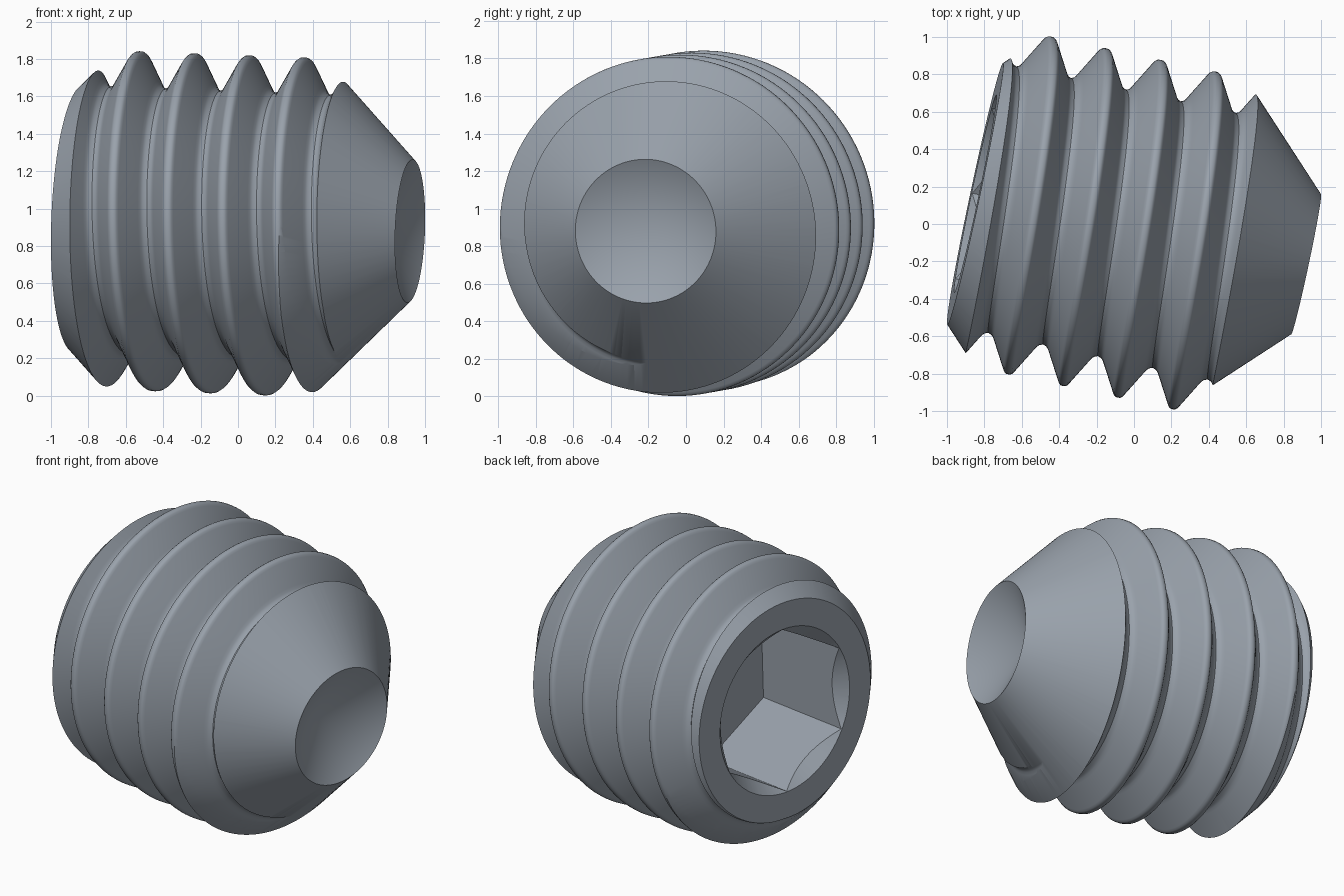
import bpy, bmesh, math
from mathutils import Matrix

if "Cube" in bpy.data.objects:
    bpy.data.objects.remove(bpy.data.objects["Cube"])

SEG = 128          # sides around the screw
PITCH = 0.30
CREST = -0.687     # axial position of the crest at angle zero
TAU = 2 * math.pi

# Screw axis runs along local x, with the tip rim at the local origin
PLACE = (Matrix.Translation((0.92, -0.215, 0.88))
         @ Matrix.Rotation(math.radians(-12), 4, 'Z')
         @ Matrix.Rotation(math.radians(2.1), 4, 'Y'))

steel = bpy.data.materials.new("steel grey")
steel.diffuse_color = (0.32, 0.36, 0.41, 1)
steel.use_nodes = True
steel.node_tree.nodes["Principled BSDF"].inputs["Base Color"].default_value = steel.diffuse_color


def finish(name, bm):
    bmesh.ops.recalc_face_normals(bm, faces=bm.faces)
    me = bpy.data.meshes.new(name)
    bm.to_mesh(me)
    bm.free()
    me.materials.append(steel)
    ob = bpy.data.objects.new(name, me)
    bpy.context.collection.objects.link(ob)
    return ob


def point(bm, t, r, a):
    return bm.verts.new((t, r * math.cos(a), r * math.sin(a)))


def revolve(name, profile, seg=SEG, start=0.0):
    """Closed solid turned about x; first and last points lie on the axis."""
    bm = bmesh.new()
    rings = [[point(bm, t, r, start + TAU * i / seg) for i in range(seg)]
             for t, r in profile[1:-1]]
    for a, b in zip(rings, rings[1:]):
        for i in range(seg):
            j = (i + 1) % seg
            bm.faces.new((a[i], a[j], b[j], b[i]))
    for ring, end in ((rings[0], profile[0]), (rings[-1], profile[-1])):
        tip = point(bm, end[0], 0, 0)
        for i in range(seg):
            bm.faces.new((ring[i], ring[(i + 1) % seg], tip))
    return finish(name, bm)


def helical_rod(name, turns, first):
    """Continuous threaded rod, one profile per pitch swept along the helix."""
    half = [(0, .907), (.012, .906), (.022, .899), (.03, .887),
            (.108, .75), (.118, .733), (.13, .72), (.15, .712)]
    prof = half + [(PITCH - d, r) for d, r in half[-2:0:-1]]
    m = len(prof)
    bm = bmesh.new()
    rows = []
    for i in range(turns * SEG + 1):
        a = TAU * i / SEG
        base = CREST + PITCH * (first + i / SEG)
        rows.append([point(bm, base + d, r, a) for d, r in prof])
    # last turn is closed with one extra row of crest points
    n = len(rows)
    for i in range(n, n + SEG):
        base = CREST + PITCH * (first + i / SEG)
        rows.append([point(bm, base, prof[0][1], TAU * i / SEG)])

    def vert(i, k):
        return rows[i][k] if k < m else rows[i + SEG][0]

    for i in range(n - 1):
        for k in range(m):
            bm.faces.new((vert(i, k), vert(i + 1, k), vert(i + 1, k + 1), vert(i, k + 1)))
    # close both ragged ends with a fan to the axis
    for t in (first + 0.5, first + turns + 0.5):
        mid = point(bm, CREST + PITCH * t, 0, 0)
        lo = t < first + 1
        if lo:
            loop = [rows[i][0] for i in range(SEG + 1)] + [rows[0][k] for k in range(m - 1, 0, -1)]
        else:
            loop = [vert(i, m) for i in range(n - 1 - SEG, n)]
            loop += [rows[n - 1][k] for k in range(m - 1, 0, -1)]
        for p, q in zip(loop, loop[1:] + loop[:1]):
            bm.faces.new((p, q, mid))
    return finish(name, bm)


def boolean(target, cutter, operation):
    mod = target.modifiers.new(cutter.name, 'BOOLEAN')
    mod.operation = operation
    mod.solver = 'EXACT'
    mod.object = cutter
    bpy.context.view_layer.objects.active = target
    bpy.ops.object.modifier_apply(modifier=mod.name)
    bpy.data.objects.remove(cutter)


# Threaded body
screw = helical_rod("set_screw", 10, -6)

# Outer shape: rear chamfer, cone tip and cup recess in the tip
blank = revolve("blank", [(-1.81, 0), (-1.81, .715), (-1.41, 1.115),
                          (-.732, 1.115), (0, .383), (-.2, 0)])
boolean(screw, blank, 'INTERSECT')

# Hex socket with a countersunk mouth
socket = revolve("hex_socket", [(-2.0, 0), (-2.0, .537), (-1.11, .537), (-1.11, 0)],
                 6, math.pi / 6)
boolean(screw, socket, 'DIFFERENCE')
mouth = revolve("countersink", [(-1.91, 0), (-1.91, .64), (-1.61, .34), (-1.61, 0)])
boolean(screw, mouth, 'DIFFERENCE')

# Tilt into place and smooth the turned surfaces
screw.data.transform(PLACE)
bpy.ops.object.select_all(action='DESELECT')
screw.select_set(True)
bpy.context.view_layer.objects.active = screw
bpy.ops.object.shade_smooth_by_angle(angle=math.radians(32))
